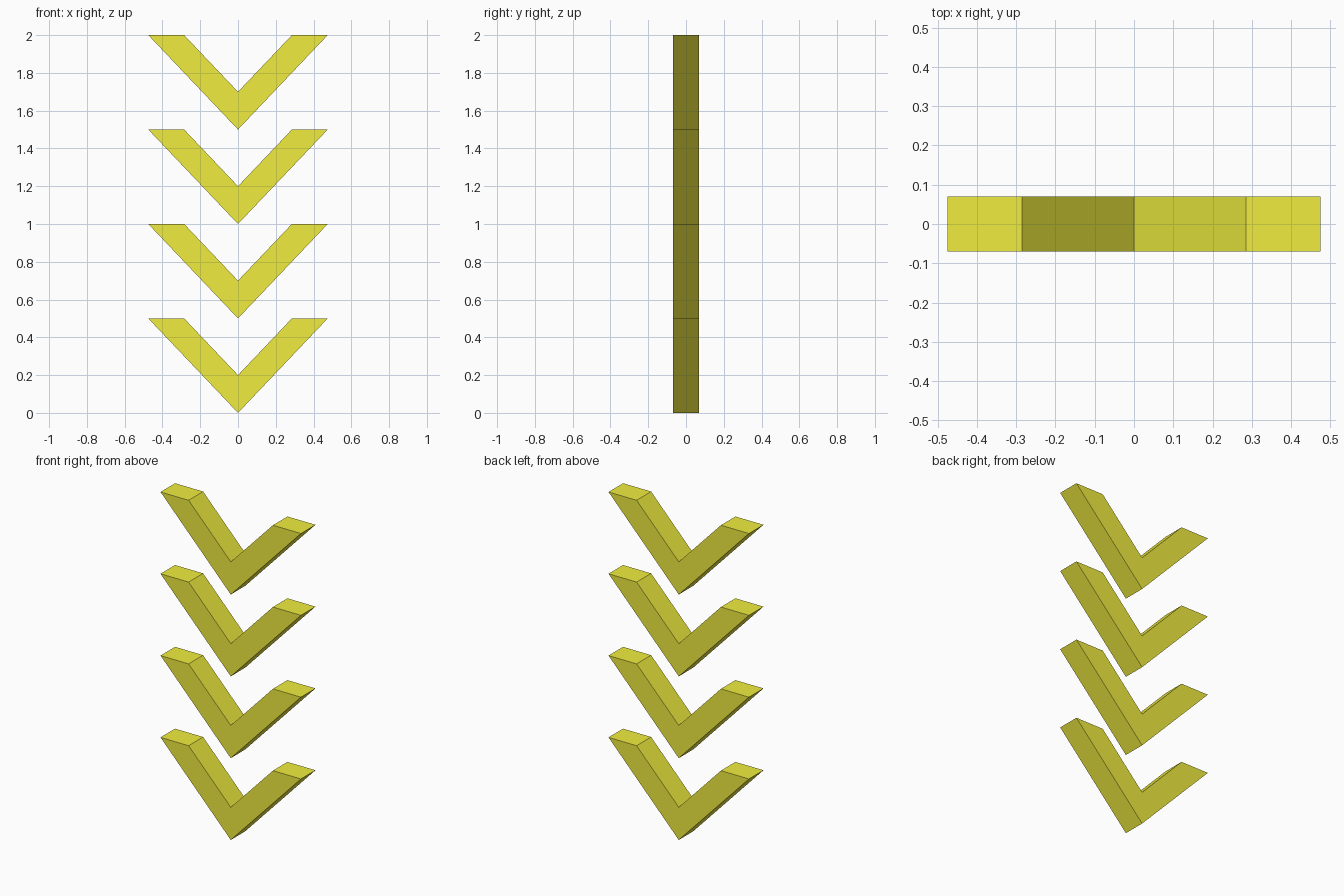
import bpy, bmesh

if "Cube" in bpy.data.objects:
    bpy.data.objects.remove(bpy.data.objects["Cube"])

COUNT, PITCH, HALF_DEPTH = 4, 0.5, 0.07

# V-shaped profile (x, z), tip at the origin
PROFILE = [(0, 0), (0.475, 0.5), (0.285, 0.5), (0, 0.2), (-0.285, 0.5), (-0.475, 0.5)]

yellow = bpy.data.materials.new("yellow")
yellow.diffuse_color = (0.87, 0.84, 0.05, 1)
yellow.use_nodes = True
yellow.node_tree.nodes["Principled BSDF"].inputs["Base Color"].default_value = yellow.diffuse_color


def make_chevron(name, z):
    """Extrude the V profile through the depth and place it at height z."""
    bm = bmesh.new()
    front = bm.faces.new([bm.verts.new((x, -HALF_DEPTH, h)) for x, h in PROFILE])
    ext = bmesh.ops.extrude_face_region(bm, geom=[front], use_keep_orig=True)
    verts = [g for g in ext["geom"] if isinstance(g, bmesh.types.BMVert)]
    bmesh.ops.translate(bm, verts=verts, vec=(0, 2 * HALF_DEPTH, 0))
    bmesh.ops.recalc_face_normals(bm, faces=bm.faces[:])
    mesh = bpy.data.meshes.new(name)
    bm.to_mesh(mesh)
    bm.free()
    mesh.materials.append(yellow)
    obj = bpy.data.objects.new(name, mesh)
    obj.location.z = z
    bpy.context.collection.objects.link(obj)


# Stack of identical chevrons
for i in range(COUNT):
    make_chevron(f"chevron_{i + 1}", i * PITCH)
